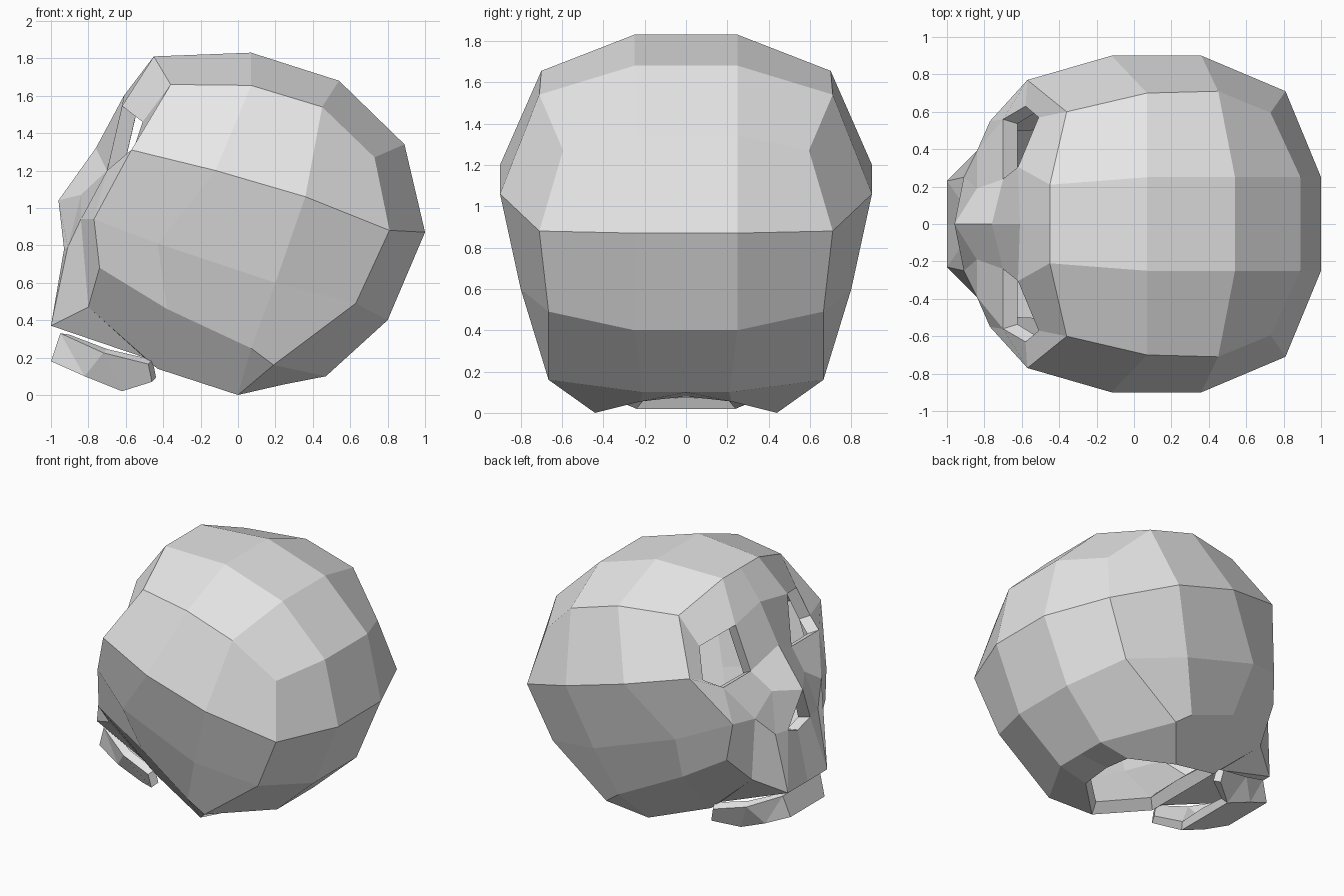
import bpy, bmesh
from mathutils import Vector

if "Cube" in bpy.data.objects:
    bpy.data.objects.remove(bpy.data.objects["Cube"])

bone = bpy.data.materials.new("bone_grey")
bone.diffuse_color = (0.8, 0.8, 0.8, 1)
bone.use_nodes = True
bone.node_tree.nodes["Principled BSDF"].inputs["Base Color"].default_value = bone.diffuse_color


def shell(name, faces, thickness, centre):
    """Mirror half-faces over y = 0, weld them, and thicken the skin inward."""
    bm = bmesh.new()
    for f in faces:
        for s in (1, -1):
            bm.faces.new([bm.verts.new((x, y * s, z)) for x, y, z in f])
    bmesh.ops.remove_doubles(bm, verts=bm.verts, dist=0.001)
    bmesh.ops.recalc_face_normals(bm, faces=bm.faces)
    out = sum(f.normal.dot(f.calc_center_median() - Vector(centre)) * f.calc_area() for f in bm.faces)
    if out < 0:
        bmesh.ops.reverse_faces(bm, faces=bm.faces)
    me = bpy.data.meshes.new(name)
    bm.to_mesh(me)
    bm.free()
    me.materials.append(bone)
    ob = bpy.data.objects.new(name, me)
    bpy.context.collection.objects.link(ob)
    m = ob.modifiers.new("thickness", 'SOLIDIFY')
    m.thickness = thickness
    m.offset = -1
    return ob


def strip(a, b):
    return [(a[i], a[i + 1], b[i + 1], b[i]) for i in range(len(a) - 1)]


def centre(p):
    return (p[0], 0, p[2])


# side of the cranium: 4 x 4 grid, front to back, top to bottom
S = [
    [(-.36, .60, 1.66), (.07, .70, 1.655), (.45, .71, 1.54), (.73, .595, 1.27)],
    [(-.57, .77, 1.31), (-.12, .90, 1.20), (.36, .90, 1.06), (.81, .71, .88)],
    [(-.77, .55, .94), (-.43, .74, .81), (.20, .80, .60), (.63, .665, .49)],
    [(-.74, .58, .68), (-.38, .585, .46), (.07, .69, .25), (.19, .665, .16)],
]
# crown running over the top and down the back
crown = [(-.45, .21, 1.81), (.07, .25, 1.83), (.54, .25, 1.68), (.89, .25, 1.34),
         (1.0, .25, .87), (.80, .25, .40), (.47, .21, .10)]
faces = []
for r in range(3):
    faces += strip(S[r], S[r + 1])
faces += strip(crown, S[0] + [S[1][3], S[2][3], S[3][3]])
faces += strip([centre(p) for p in crown], crown)

# face: eye opening, nose bridge, cheek and upper jaw points
e1, e2, e3, e4, e5 = ((-.62, .305, 1.545), (-.51, .57, 1.46), (-.58, .63, 1.25),
                      (-.70, .56, 1.20), (-.70, .24, 1.20))
brow, bridge, nose = (-.61, 0, 1.60), (-.76, 0, 1.32), (-.96, 0, 1.04)
nose_side = (-.84, .19, 1.07)
cheek, cheek_low = (-.84, .39, .94), (-.80, .37, .47)
nose_out, nose_in, nose_base = (-.91, .25, .79), (-.93, .13, .78), (-.92, 0, .73)
lip, palate = (-1.0, .23, .37), (-.50, .31, .20)
jaw_root, base = (-.43, .32, .14), (0, .44, 0)
nape, nape_mid = (.24, .22, .055), (.24, 0, .08)
top, temple = S[0][0], S[1][0]
c1, c2 = S[2][0], S[3][0]
faces += [
    (centre(crown[0]), crown[0], e1, brow), (crown[0], top, e2, e1),
    (top, temple, e3, e2), (temple, c1, e4, e3), (e4, c1, cheek),
    (brow, e1, e5, bridge), (bridge, e5, nose_side, nose),
    (e5, e4, cheek, nose_side), (nose_side, cheek, nose_out),
    (nose, nose_side, nose_out, nose_in),
    (c1, c2, cheek_low, cheek), (cheek, cheek_low, lip, nose_out),
    (nose_out, lip, nose_in), (nose_in, lip, centre(lip), nose_base),
    (cheek_low, palate, lip), (cheek_low, jaw_root, palate),
    (c2, S[3][1], jaw_root, cheek_low), (S[3][1], S[3][2], base, jaw_root),
    # rim behind the bottom opening
    (S[3][2], S[3][3], base), (S[3][3], crown[-1], nape, base),
    (centre(crown[-1]), crown[-1], nape, nape_mid),
    # palate
    (lip, palate, centre(palate), centre(lip)),
    (palate, jaw_root, centre(jaw_root), centre(palate)),
]
shell("skull", faces, 0.09, (0, 0, .95))

# lower jaw: a scoop open at the back
rim = [(-.95, .22, .33), (-.72, .32, .225), (-.48, .37, .165)]
low = [(-1.0, .20, .18), (-.82, .24, .10), (-.62, .24, .02), (-.46, .36, .07)]
jaw = [(rim[0], low[0], low[1]), (rim[0], low[1], rim[1]),
       (rim[1], low[1], low[2]),
       (rim[1], low[2], low[3], rim[2]),
       (centre(rim[0]), centre(low[0]), low[0], rim[0])]
jaw += strip([centre(p) for p in low[:3]], low[:3])
shell("lower_jaw", jaw, 0.06, (-.65, 0, .25))
